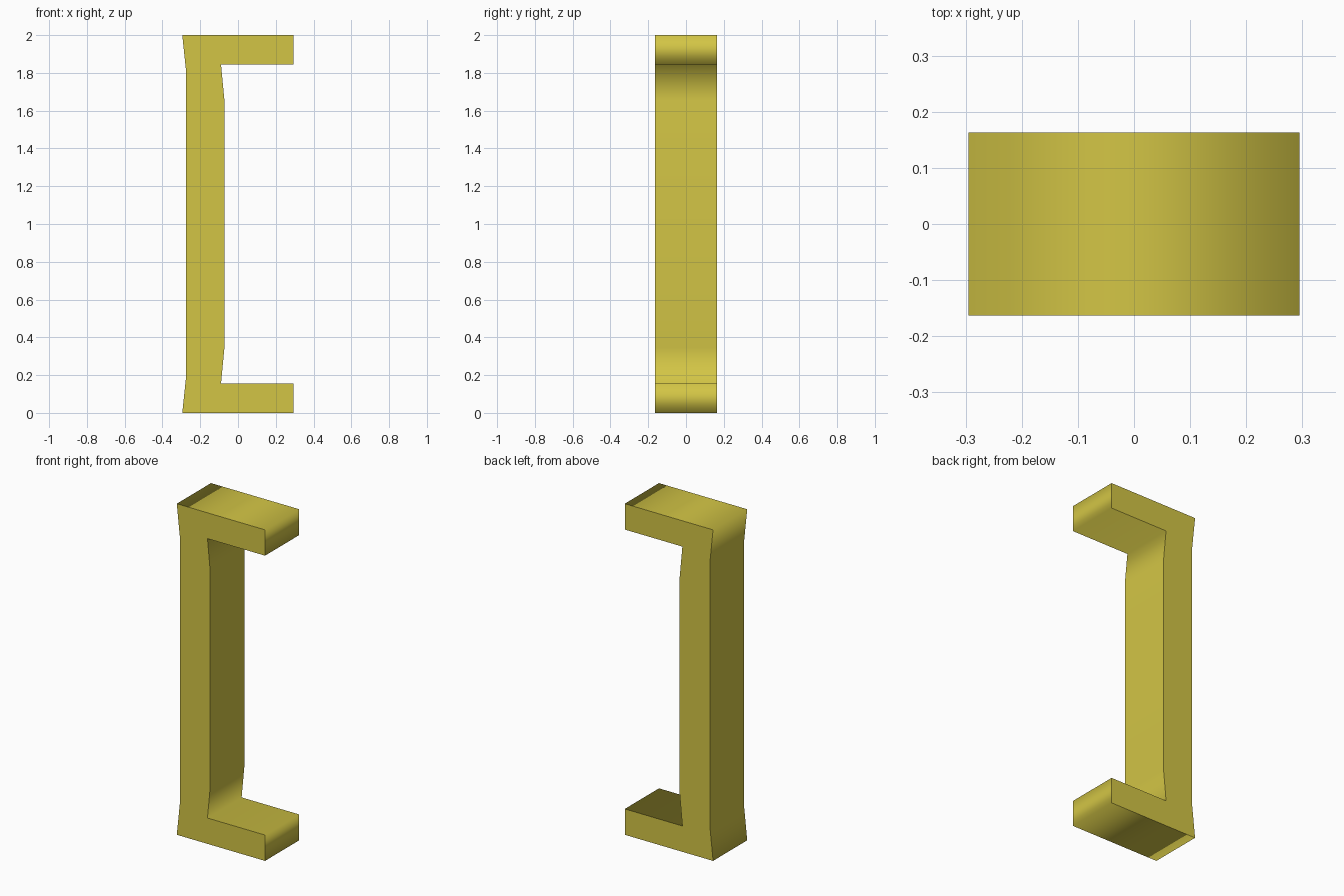
import bpy, bmesh

if "Cube" in bpy.data.objects:
    bpy.data.objects.remove(bpy.data.objects["Cube"])

HALF_WIDTH = 0.163

# Lower half of the bracket outline (x, z), from outer back to inner grip
lower = [(-0.275, 0.19), (-0.295, 0.0), (0.295, 0.0),
         (0.295, 0.156), (-0.09, 0.156), (-0.072, 0.345)]
# Upper half is the lower half mirrored about z = 1
outline = lower + [(x, 2 - z) for x, z in reversed(lower)]

# Extrude the outline across the width
bm = bmesh.new()
front = bm.faces.new([bm.verts.new((x, -HALF_WIDTH, z)) for x, z in outline])
result = bmesh.ops.extrude_face_region(bm, geom=[front], use_keep_orig=True)
for v in result["geom"]:
    if isinstance(v, bmesh.types.BMVert):
        v.co.y = HALF_WIDTH
bmesh.ops.recalc_face_normals(bm, faces=bm.faces)

# Flat front and back, smooth rim running around the outline
for f in bm.faces:
    f.smooth = abs(f.normal.y) < 0.5
for e in bm.edges:
    if any(not f.smooth for f in e.link_faces):
        e.smooth = False

mesh = bpy.data.meshes.new("pull_handle")
bm.to_mesh(mesh)
bm.free()
handle = bpy.data.objects.new("pull_handle", mesh)
bpy.context.collection.objects.link(handle)

# Brass yellow finish
brass = bpy.data.materials.new("brass_yellow")
brass.diffuse_color = (0.65, 0.56, 0.06, 1)
brass.use_nodes = True
brass.node_tree.nodes["Principled BSDF"].inputs["Base Color"].default_value = brass.diffuse_color
mesh.materials.append(brass)
